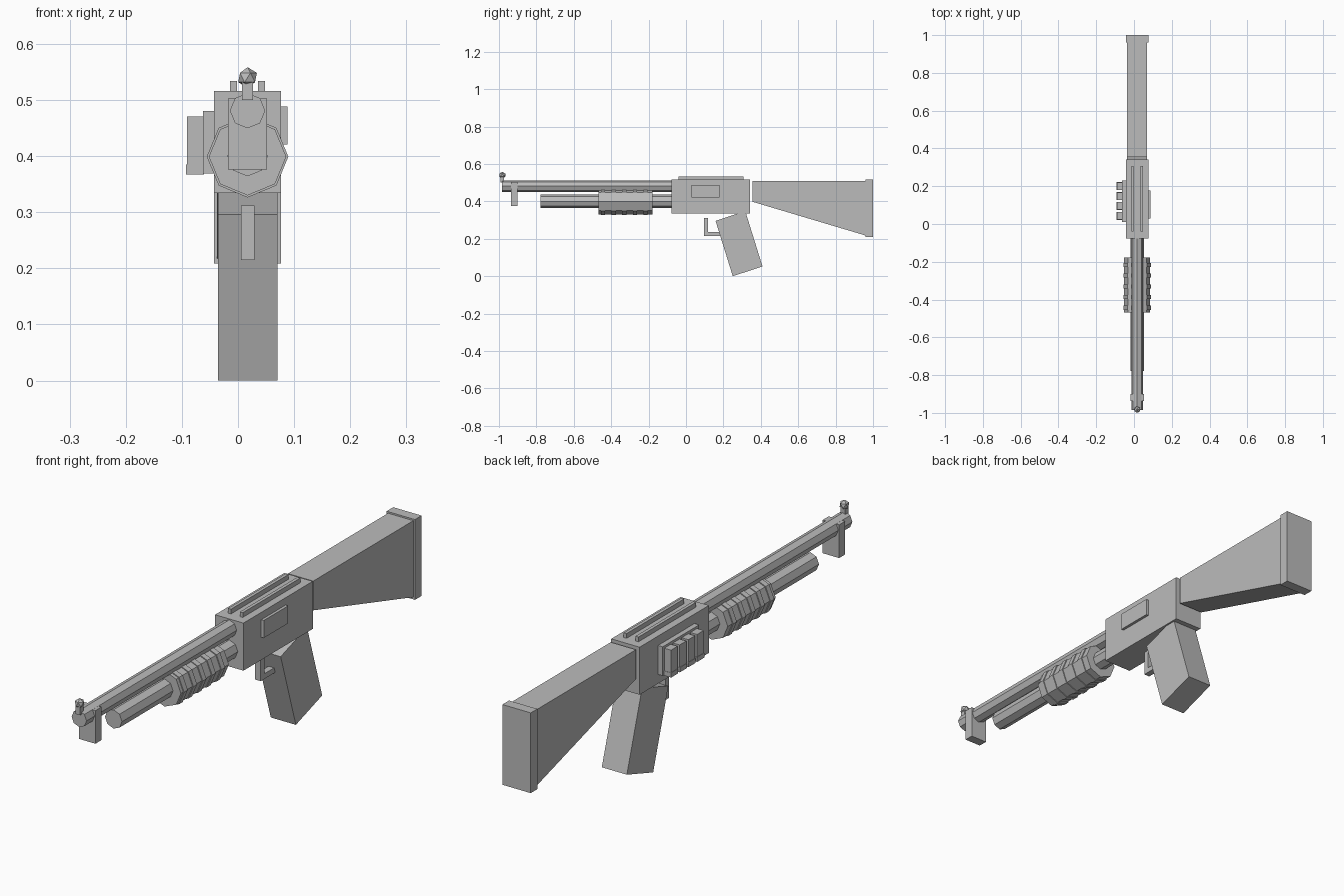
import bpy, bmesh, math
from mathutils import Matrix

if "Cube" in bpy.data.objects:
    bpy.data.objects.remove(bpy.data.objects["Cube"])

CX = 0.017  # centre line of the whole assembly

metal = bpy.data.materials.new("plain grey")
metal.diffuse_color = (0.5, 0.5, 0.5, 1)
metal.use_nodes = True
metal.node_tree.nodes["Principled BSDF"].inputs["Base Color"].default_value = metal.diffuse_color


def finish(name, bm):
    bmesh.ops.recalc_face_normals(bm, faces=bm.faces)
    me = bpy.data.meshes.new(name)
    bm.to_mesh(me)
    bm.free()
    me.materials.append(metal)
    ob = bpy.data.objects.new(name, me)
    bpy.context.collection.objects.link(ob)
    return ob


def box(name, x0, x1, y0, y1, z0, z1):
    bm = bmesh.new()
    m = Matrix.Translation(((x0 + x1) / 2, (y0 + y1) / 2, (z0 + z1) / 2)) \
        @ Matrix.Diagonal((x1 - x0, y1 - y0, z1 - z0, 1))
    bmesh.ops.create_cube(bm, size=1, matrix=m)
    return finish(name, bm)


def side_profile(name, points, x0, x1):
    """Extrude a (y, z) outline across the width."""
    bm = bmesh.new()
    face = bm.faces.new([bm.verts.new((x0, y, z)) for y, z in points])
    ext = bmesh.ops.extrude_face_region(bm, geom=[face])
    moved = [v for v in ext["geom"] if isinstance(v, bmesh.types.BMVert)]
    bmesh.ops.translate(bm, verts=moved, vec=(x1 - x0, 0, 0))
    return finish(name, bm)


def octagon_rod(name, y0, y1, z, radius):
    """Eight-sided rod along y with corners on the axes."""
    ring = [(CX + radius * math.cos(k * math.pi / 4),
             z + radius * math.sin(k * math.pi / 4)) for k in range(8)]
    bm = bmesh.new()
    a = [bm.verts.new((x, y0, h)) for x, h in ring]
    b = [bm.verts.new((x, y1, h)) for x, h in ring]
    bm.faces.new(a)
    bm.faces.new(b)
    for k in range(8):
        n = (k + 1) % 8
        bm.faces.new((a[k], a[n], b[n], b[k]))
    return finish(name, bm)


# Receiver with twin top rails and side port
box("receiver", -0.043, 0.077, -0.077, 0.342, 0.334, 0.516)
for side in (-1, 1):
    c = CX + side * 0.025
    box("top_rail", c - 0.0063, c + 0.0063, -0.04, 0.308, 0.514, 0.534)
box("side_port", 0.075, 0.088, 0.030, 0.178, 0.421, 0.488)

# Shell holder on the left
box("shell_holder", -0.0625, -0.041, 0.010, 0.230, 0.369, 0.480)
for i in range(4):
    y = 0.043 + 0.0525 * i
    box("shell", -0.091, -0.061, y - 0.020, y + 0.020, 0.372, 0.471)
    box("shell_cap", -0.0925, -0.061, y - 0.0215, y + 0.0215, 0.367, 0.385)

# Barrel, magazine tube and ribbed pump
octagon_rod("barrel", -0.985, -0.06, 0.481, 0.0315)
octagon_rod("magazine_tube", -0.777, -0.06, 0.400, 0.036)
octagon_rod("pump", -0.468, -0.178, 0.399, 0.069)
for i in range(5):
    y = -0.443 + 0.0565 * i
    octagon_rod("pump_rib", y - 0.011, y + 0.011, 0.399, 0.0727)

# Front bracket and bead sight
box("barrel_bracket", -0.018, 0.052, -0.936, -0.900, 0.376, 0.503)
box("sight_post", CX - 0.010, CX + 0.010, -0.993, -0.972, 0.500, 0.532)
bm = bmesh.new()
bmesh.ops.create_icosphere(bm, subdivisions=1, radius=0.0185,
                           matrix=Matrix.Translation((CX, -0.982, 0.540)))
finish("sight_bead", bm)

# Tapered stock and butt plate
side_profile("stock", [(0.355, 0.398), (0.355, 0.510), (0.965, 0.510), (0.965, 0.216)],
             -0.037, 0.070)
box("butt_plate", -0.043, 0.077, 0.960, 1.0, 0.209, 0.516)

# Raked grip and hooked trigger
side_profile("grip", [(0.158, 0.296), (0.250, 0.0), (0.409, 0.052), (0.317, 0.348)],
             -0.036, 0.070)
side_profile("trigger", [(0.096, 0.312), (0.096, 0.215), (0.185, 0.215), (0.185, 0.235),
                         (0.118, 0.235), (0.118, 0.312)], 0.005, 0.029)
